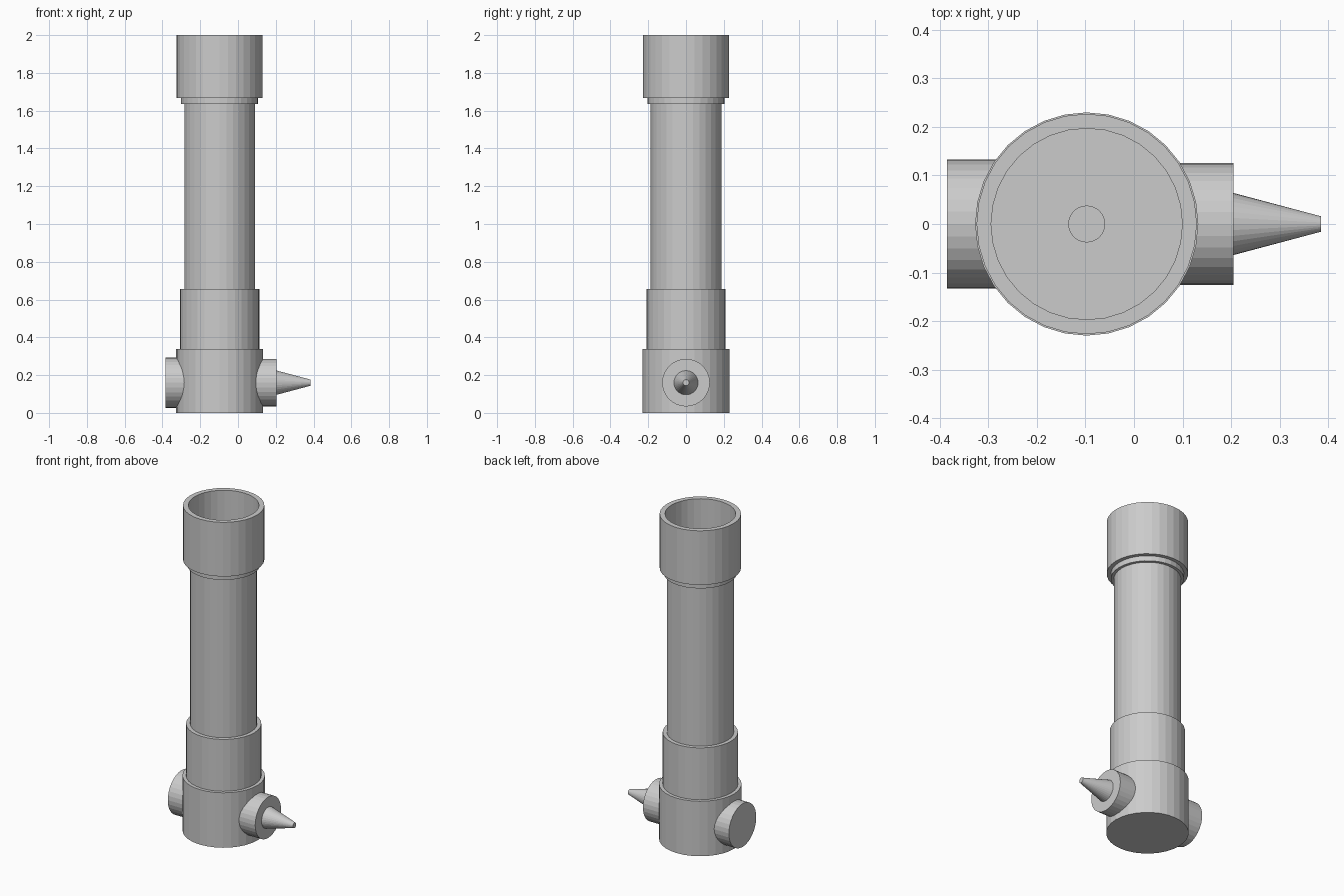
import bpy, bmesh, math
from mathutils import Matrix, Vector

if "Cube" in bpy.data.objects:
    bpy.data.objects.remove(bpy.data.objects["Cube"])

SIDES = 32
AXIS_X = -0.0975   # the upright body stands left of centre
PORT_Z = 0.16      # height of the side ports


def lathe(name, profile, matrix):
    """Revolve (radius, height) points about local z; radius 0 closes an end."""
    bm = bmesh.new()
    rings = []
    for r, h in profile:
        if r == 0:
            rings.append([bm.verts.new((0, 0, h))])
        else:
            rings.append([bm.verts.new((r * math.cos(2 * math.pi * i / SIDES),
                                        r * math.sin(2 * math.pi * i / SIDES), h))
                          for i in range(SIDES)])
    for a, b in zip(rings, rings[1:]):
        if len(a) == 1:
            bm.faces.new(b)
        elif len(b) == 1:
            bm.faces.new(a)
        else:
            for i in range(SIDES):
                j = (i + 1) % SIDES
                bm.faces.new((a[i], a[j], b[j], b[i]))
    # end caps are single polygons, so drop the unused centre points
    bmesh.ops.delete(bm, geom=[v for v in bm.verts if not v.link_faces], context='VERTS')
    bmesh.ops.recalc_face_normals(bm, faces=bm.faces)
    mesh = bpy.data.meshes.new(name)
    bm.to_mesh(mesh)
    bm.free()
    obj = bpy.data.objects.new(name, mesh)
    obj.matrix_world = matrix
    bpy.context.collection.objects.link(obj)
    return obj


def cylinder(name, r1, r2, start, end, matrix):
    return lathe(name, [(0, start), (r1, start), (r2, end), (0, end)], matrix)


upright = Matrix.Translation((AXIS_X, 0, 0))
sideways = Matrix.Translation((0, 0, PORT_Z)) @ Matrix.Rotation(math.pi / 2, 4, 'Y')

# Stacked upright body
for name, r, z0, z1 in [("base", 0.23, 0, 0.338),
                        ("lower_sleeve", 0.21, 0.338, 0.657),
                        ("tube", 0.187, 0.657, 1.635),
                        ("collar", 0.204, 1.635, 1.667)]:
    cylinder(name, r, r, z0, z1, upright)

# Open cup at the top with its floor and a central pin
lathe("top_cup", [(0, 1.667), (0.227, 1.667), (0.227, 2.0),
                  (0.197, 2.0), (0.197, 1.68), (0, 1.68)], upright)
cylinder("cup_pin", 0.038, 0.038, 1.68, 1.89, upright)

# Side ports and the tapered nozzle
cylinder("left_cap", 0.133, 0.133, -0.385, AXIS_X, sideways)
cylinder("right_boss", 0.126, 0.126, AXIS_X, 0.205, sideways)
cylinder("nozzle", 0.064, 0.016, 0.205, 0.385, sideways)
